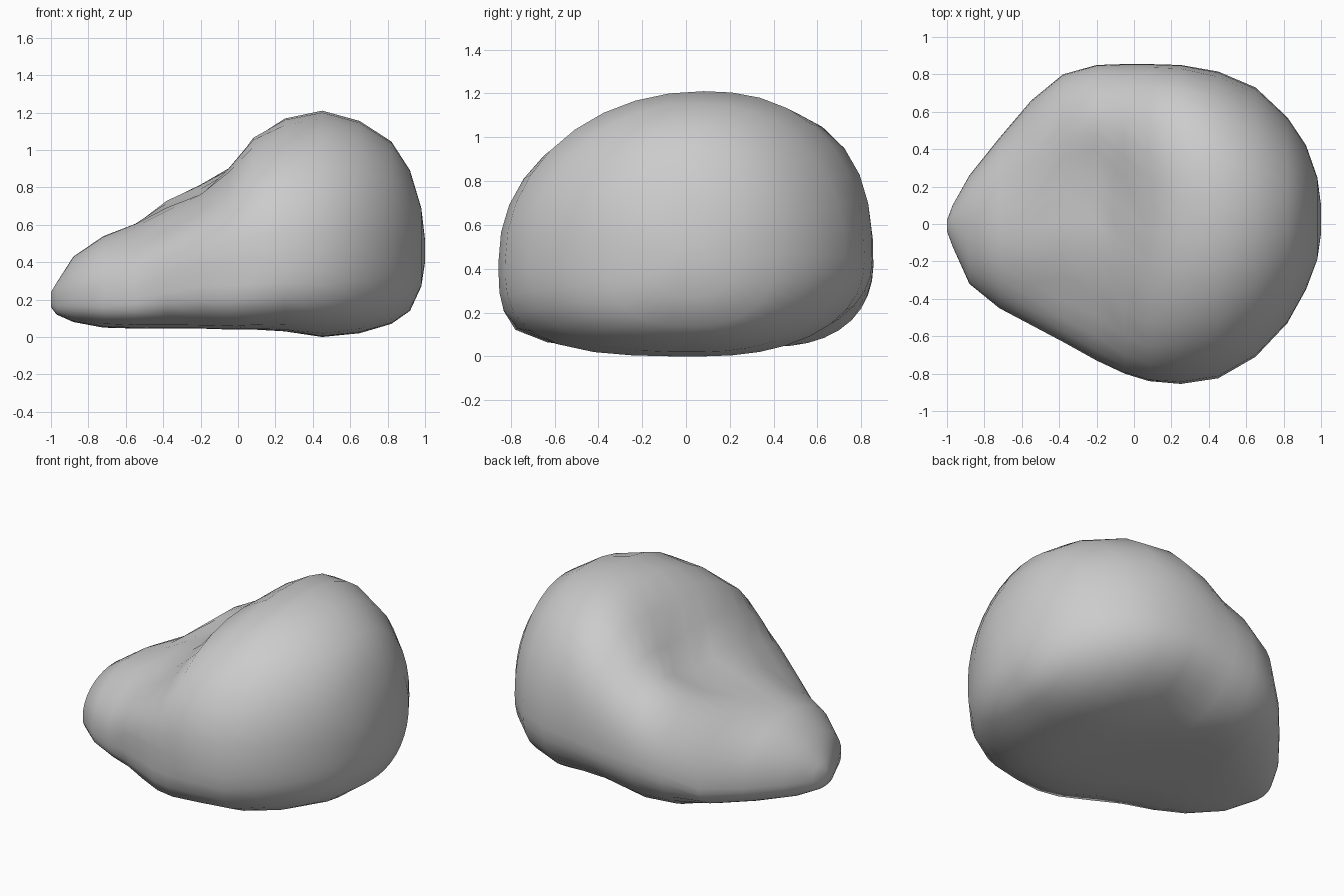
import bpy, bmesh
from math import cos, sin, pi, exp

if "Cube" in bpy.data.objects:
    bpy.data.objects.remove(bpy.data.objects["Cube"])

# Rock cross-sections along x: x, y min, y max, z bottom, z top, y of peak, z of widest point
SECTIONS = [
    (-1.00, -.04, .02, .16, .24, -.01, .20),
    (-.97, -.12, .10, .12, .29, 0, .20),
    (-.88, -.32, .26, .08, .43, 0, .21),
    (-.72, -.45, .46, .05, .54, 0, .22),
    (-.55, -.54, .66, .045, .62, .10, .25),
    (-.38, -.63, .80, .045, .765, .35, .35),
    (-.20, -.73, .85, .045, .85, .40, .40),
    (-.05, -.80, .855, .04, .94, .25, .41),
    (.08, -.84, .855, .04, 1.08, .12, .42),
    (.25, -.855, .85, .03, 1.17, .10, .44),
    (.45, -.825, .815, 0, 1.21, .08, .44),
    (.65, -.71, .73, .02, 1.155, .06, .45),
    (.82, -.53, .57, .07, 1.045, .05, .46),
    (.92, -.35, .42, .14, .89, .05, .47),
    (.98, -.19, .25, .27, .69, .04, .48),
    (1.00, -.05, .10, .40, .52, .04, .46),
]
STEPS = 36


def bell(x, centre, width):
    return exp(-((x - centre) / width) ** 2)


def section_point(sec, a):
    """Point on a four-quadrant rounded section, with dents around the nose."""
    x, y0, y1, z0, z1, yp, zw = sec
    c, s = cos(a), sin(a)
    # roundness differs per quadrant: (back, front) for the top and the bottom
    if s > 0:
        n = 2.1 + .6 * bell(x, .15, .3) if c > 0 else 2.05 + .35 * bell(x, .0, .2)
    else:
        n = 2.2 if c > 0 else 3 + 3 * bell(x, -.15, .4)
    r = (abs(c) ** n + abs(s) ** n) ** (-1 / n)
    y = yp + r * c * ((y1 - yp) if c > 0 else (yp - y0))
    z = zw + r * s * ((z1 - zw) if s > 0 else (zw - z0))
    if s > 0:
        z -= s * (.11 * bell(x, -.22, .24) * bell(y, .18, .28)
                  + .09 * bell(x, -.34, .18) * bell(y, -.38, .22))
    return x, y, z


# Loft the rock
bm = bmesh.new()
rings = [[bm.verts.new(section_point(sec, 2 * pi * i / STEPS)) for i in range(STEPS)]
         for sec in SECTIONS]
for a, b in zip(rings, rings[1:]):
    for i in range(STEPS):
        j = (i + 1) % STEPS
        bm.faces.new((a[i], a[j], b[j], b[i]))

# Close both ends
for ring in (rings[0], rings[-1]):
    bm.faces.new(ring)
bmesh.ops.recalc_face_normals(bm, faces=bm.faces)
for f in bm.faces:
    f.smooth = True

mesh = bpy.data.meshes.new("rock")
bm.to_mesh(mesh)
bm.free()
bpy.context.collection.objects.link(bpy.data.objects.new("rock", mesh))
